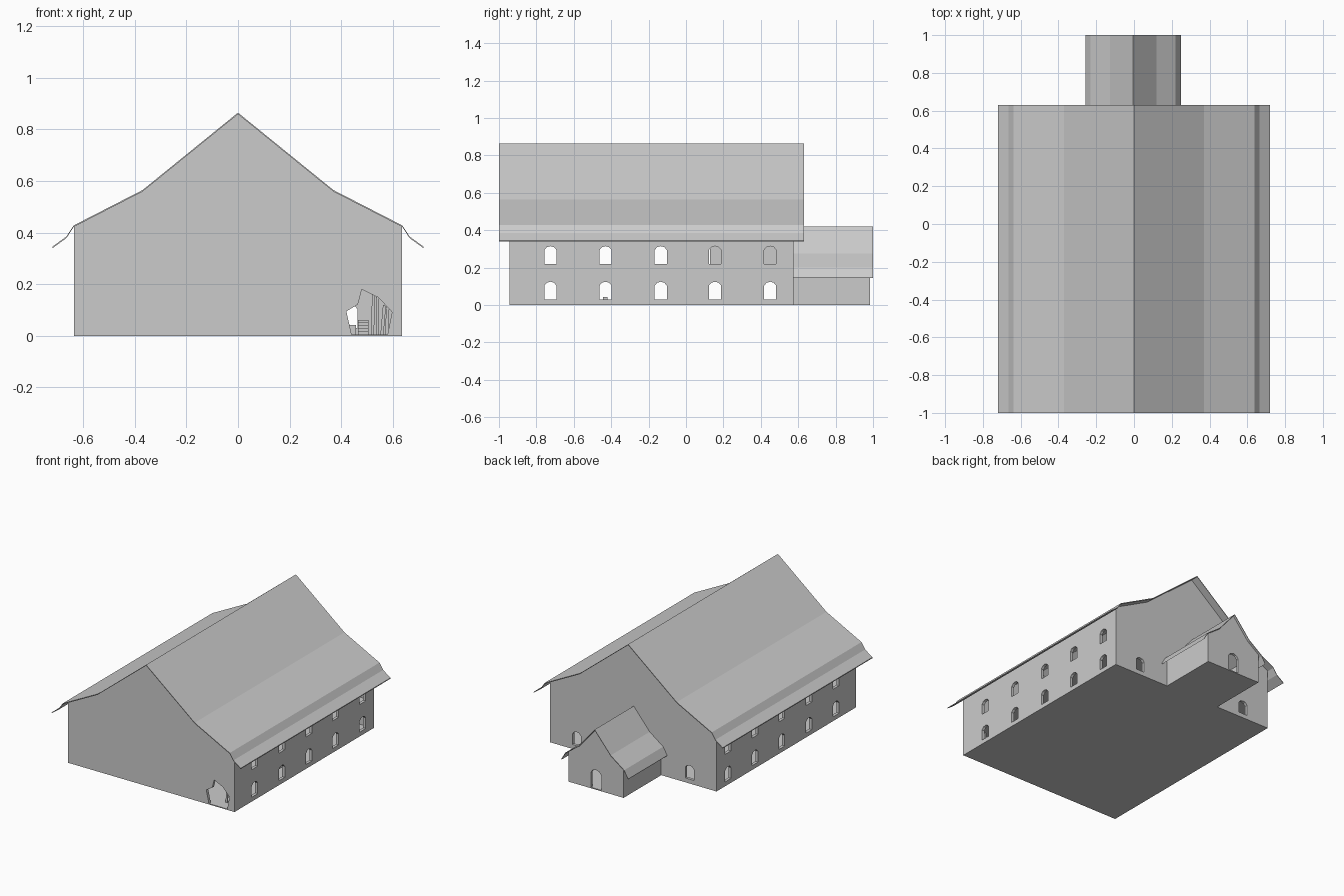
import bpy, bmesh
from mathutils import Vector

if "Cube" in bpy.data.objects:
    bpy.data.objects.remove(bpy.data.objects["Cube"])


def add_prism(bm, pts, axis, a, b):
    """Extrude a 2D outline (u, z) along the x or y axis from a to b."""
    place = (lambda u, z, t: Vector((u, t, z))) if axis == 'y' else (lambda u, z, t: Vector((t, u, z)))
    lo = [bm.verts.new(place(u, z, a)) for u, z in pts]
    hi = [bm.verts.new(place(u, z, b)) for u, z in pts]
    bm.faces.new(lo)
    bm.faces.new(hi[::-1])
    n = len(pts)
    for i in range(n):
        bm.faces.new((lo[i], hi[i], hi[(i + 1) % n], lo[(i + 1) % n]))


def make(name, prisms):
    bm = bmesh.new()
    for p in prisms:
        add_prism(bm, *p)
    bmesh.ops.recalc_face_normals(bm, faces=bm.faces)
    me = bpy.data.meshes.new(name)
    bm.to_mesh(me)
    bm.free()
    ob = bpy.data.objects.new(name, me)
    bpy.context.collection.objects.link(ob)
    return ob


def cut(ob, prisms):
    tool = make("cutter", prisms)
    tool.hide_render = True
    mod = ob.modifiers.new("cut", 'BOOLEAN')
    mod.operation, mod.solver, mod.object = 'DIFFERENCE', 'EXACT', tool
    bpy.context.view_layer.objects.active = ob
    bpy.ops.object.modifier_apply(modifier=mod.name)
    bpy.data.objects.remove(tool)


def mirrored(half, cx=0.0):
    """Half outline from peak outwards -> full outline from right to left."""
    return [(cx + x, z) for x, z in half[::-1]] + [(cx - x, z) for x, z in half[1:]]


def arch(u, z0, w=0.065, h=0.095):
    r = w / 2
    return [(u - r, z0), (u + r, z0), (u + r, z0 + h * .78), (u + r * .6, z0 + h * .94), (u, z0 + h),
            (u - r * .6, z0 + h * .94), (u - r, z0 + h * .78)]


def rect(u0, u1, z0, z1):
    return [(u0, z0), (u1, z0), (u1, z1), (u0, z1)]


def lower(pts, d):
    return [(x, z - d) for x, z in pts]


def roof(name, half, y0, y1, cx=0.0, t=0.006):
    top = mirrored(half, cx)
    return make(name, [(top + lower(top, t)[::-1], 'y', y0, y1)])


def gable(half, wall, d, base, cx=0.0):
    """House-shaped outline just under the roof line."""
    body = lower(half, d)
    (xa, za), (xb, zb) = body[1], body[2]
    body[2] = (wall, za + (zb - za) * (wall - xa) / (xb - xa))
    return mirrored(body[:3] + [(wall, base)], cx)


# Main hall
hall = [(0, 0.865), (0.37, 0.565), (0.637, 0.428), (0.665, 0.385), (0.72, 0.345)]
roof("main_roof", hall, -1.0, 0.63)
walls = make("main_walls", [(gable(hall, 0.635, 0.005, 0), 'y', -0.945, 0.575)])
cut(walls, [(gable(hall, 0.615, 0.022, 0.006), 'y', -0.925, 0.555)])

# Side windows (two storeys), rear windows and the broken front hole
columns = [-0.725, -0.43, -0.135, 0.155, 0.45]
cut(walls, [(arch(y, z), 'x', -0.8, 0.8) for y in columns for z in (0.03, 0.22)])
cut(walls, [(arch(x, 0.03), 'y', 0.5, 0.65) for x in (-0.43, 0.43)])
hole = [(0.44, 0.006), (0.42, 0.095), (0.465, 0.122), (0.48, 0.18),
        (0.545, 0.148), (0.597, 0.092), (0.58, 0.006)]
cut(walls, [(hole, 'y', -1.0, -0.9)])

# Rear annex
porch = [(0, 0.42), (0.122, 0.275), (0.225, 0.2), (0.254, 0.15)]
cx = -0.004
roof("annex_roof", porch, 0.57, 1.0, cx)
annex = make("annex_walls", [(gable(porch, 0.21, 0.005, 0, cx), 'y', 0.575, 0.985)])
cut(annex, [(gable(porch, 0.195, 0.02, 0.006, cx), 'y', 0.5, 0.968)])
cut(annex, [(arch(cx, 0.007, 0.08, 0.13), 'y', 0.9, 1.05)])

# Interior: upper floor, partition and stair
make("upper_floor", [(rect(-0.614, 0.614, 0.184, 0.194), 'y', -0.924, 0.554)])
make("upper_partition", [(rect(0.128, 0.554, 0.194, 0.4), 'x', -0.01, 0.01)])
make("stair", [(rect(0.465, 0.505, 0.006, 0.018 + i * 0.011), 'y', -0.34 + i * 0.027, -0.314 + i * 0.027)
               for i in range(5)])

# Broken planks and a crate behind the hole
make("planks", [([(x, 0.006), (x + 0.012, 0.006), (x + 0.012 + s, h), (x + s, h)], 'y', y, y + 0.01)
                for x, s, h, y in ((0.515, 0.005, 0.165, -0.87), (0.535, 0.0, 0.15, -0.84),
                                   (0.552, 0.01, 0.12, -0.88), (0.57, 0.006, 0.14, -0.82))])
make("crate", [(rect(0.43, 0.458, 0.006, 0.042), 'y', -0.445, -0.42)])
